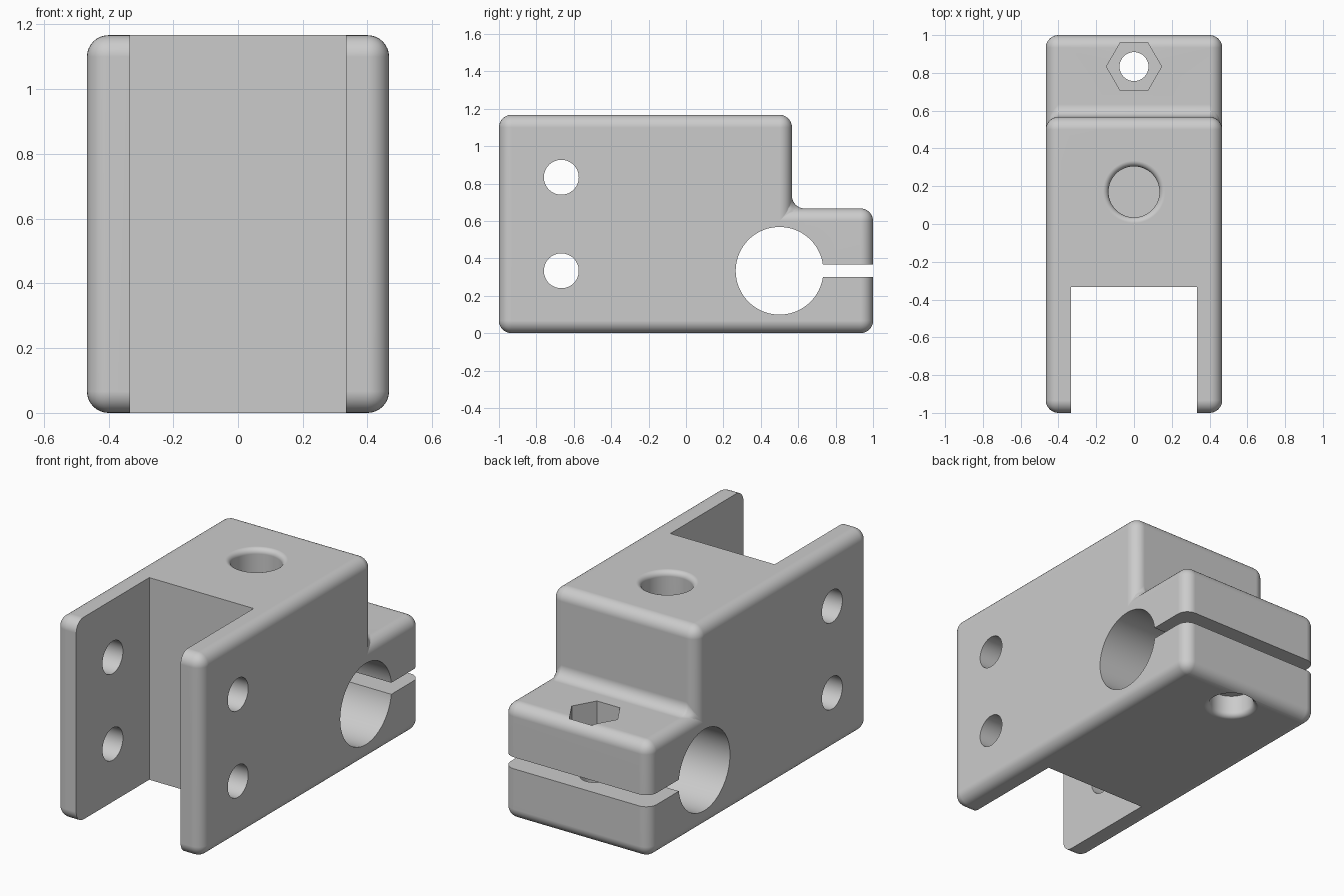
import bpy, bmesh, math
from mathutils import Matrix, Vector

cube = bpy.data.objects.get("Cube")
if cube:
    bpy.data.objects.remove(cube, do_unlink=True)

W, H, R = 0.4667, 1.1667, 0.0667      # half width, height, edge rounding

grey = bpy.data.materials.new("plain grey")
grey.use_nodes = True
grey.diffuse_color = (0.6, 0.6, 0.6, 1)
grey.node_tree.nodes["Principled BSDF"].inputs["Base Color"].default_value = (0.6, 0.6, 0.6, 1)


def make_object(name, bm):
    bmesh.ops.recalc_face_normals(bm, faces=bm.faces)
    mesh = bpy.data.meshes.new(name)
    bm.to_mesh(mesh)
    bm.free()
    obj = bpy.data.objects.new(name, mesh)
    bpy.context.collection.objects.link(obj)
    return obj


def box(name, low, high):
    bm = bmesh.new()
    bmesh.ops.create_cube(bm, size=1)
    low, high = Vector(low), Vector(high)
    for v in bm.verts:
        v.co = (low + high) / 2 + v.co * (high - low)
    return make_object(name, bm)


def cylinder(name, center, radius, length, sides=64, axis="Z", turn=0):
    bm = bmesh.new()
    bmesh.ops.create_cone(bm, cap_ends=True, segments=sides, radius1=radius,
                          radius2=radius, depth=length)
    rot = Matrix.Rotation(math.pi / 2, 4, "Y") if axis == "X" else Matrix.Rotation(turn, 4, "Z")
    bmesh.ops.transform(bm, matrix=Matrix.Translation(center) @ rot, verts=bm.verts)
    return make_object(name, bm)


def flared_hole(name, x, y, rim, down, radius, depth, flare, sides=64, steps=6):
    """Blind hole cutter with a rounded lip; down is -1 into a top, +1 into a bottom."""
    profile = [(radius + flare, -0.05)]
    for i in range(steps + 1):
        a = math.pi / 2 * i / steps
        profile.append((radius + flare * (1 - math.sin(a)), flare * (1 - math.cos(a))))
    profile.append((radius, depth))
    bm = bmesh.new()
    rings = [[bm.verts.new((x + r * math.cos(2 * math.pi * k / sides),
                            y + r * math.sin(2 * math.pi * k / sides),
                            rim + down * d)) for k in range(sides)] for r, d in profile]
    for a, b in zip(rings, rings[1:]):
        for k in range(sides):
            n = (k + 1) % sides
            bm.faces.new((a[k], a[n], b[n], b[k]))
    bm.faces.new(rings[0])
    bm.faces.new(rings[-1])
    return make_object(name, bm)


# Stepped block with every outer edge rounded
outline = [(-1, 0), (1, 0), (1, 0.6667), (0.5667, 0.6667), (0.5667, H), (-1, H)]
bm = bmesh.new()
face = bm.faces.new([bm.verts.new((-W, y, z)) for y, z in outline])
side = bmesh.ops.extrude_face_region(bm, geom=[face])["geom"]
bmesh.ops.translate(bm, vec=(2 * W, 0, 0),
                    verts=[v for v in side if isinstance(v, bmesh.types.BMVert)])
body = make_object("clamp_bracket", bm)
body.data.materials.append(grey)
bevel = body.modifiers.new("rounding", "BEVEL")
bevel.width = R
bevel.segments = 8
bevel.limit_method = "ANGLE"

# Cutters: front channel, pin holes, rod bore, clamp slit, bolt and top holes
cutters = [
    box("channel_cutter", (-0.3333, -1.2, -0.2), (0.3333, -0.3333, 1.4)),
    cylinder("rod_bore_cutter", (0, 0.5, 0.3333), 0.2343, 1.4, 96, "X"),
    box("slit_cutter", (-0.7, 0.6, 0.3), (0.7, 1.2, 0.3667)),
    cylinder("bolt_hole_cutter", (0, 0.8333, 0.35), 0.0767, 1.0, 48),
    cylinder("nut_pocket_cutter", (0, 0.8333, 0.6833), 0.146, 0.3, 6, turn=math.pi / 6),
    flared_hole("bolt_head_cutter", 0, 0.8333, 0, 1, 0.12, 0.13, 0.03),
    flared_hole("top_hole_cutter", 0, 0.17, H, -1, 0.135, 0.5, 0.03),
]
for z in (0.3333, 0.8333):
    cutters.append(cylinder("pin_hole_cutter", (0, -0.6667, z), 0.0933, 1.4, 48, "X"))
for c in cutters:
    m = body.modifiers.new(c.name, "BOOLEAN")
    m.operation = "DIFFERENCE"
    m.solver = "EXACT"
    m.object = c

# Bake the cuts, then remove the cutters
bpy.context.view_layer.update()
evaluated = body.evaluated_get(bpy.context.evaluated_depsgraph_get())
baked = bpy.data.meshes.new_from_object(evaluated)
body.modifiers.clear()
body.data = baked
baked.materials.clear()
baked.materials.append(grey)
for p in baked.polygons:
    p.material_index = 0
for c in cutters:
    bpy.data.objects.remove(c, do_unlink=True)

# Smooth rounded edges, crisp cuts
bpy.ops.object.select_all(action="DESELECT")
body.select_set(True)
bpy.context.view_layer.objects.active = body
bpy.ops.object.shade_smooth_by_angle(angle=math.radians(30))
normals = body.modifiers.new("flat_face_normals", "WEIGHTED_NORMAL")
normals.keep_sharp = True
